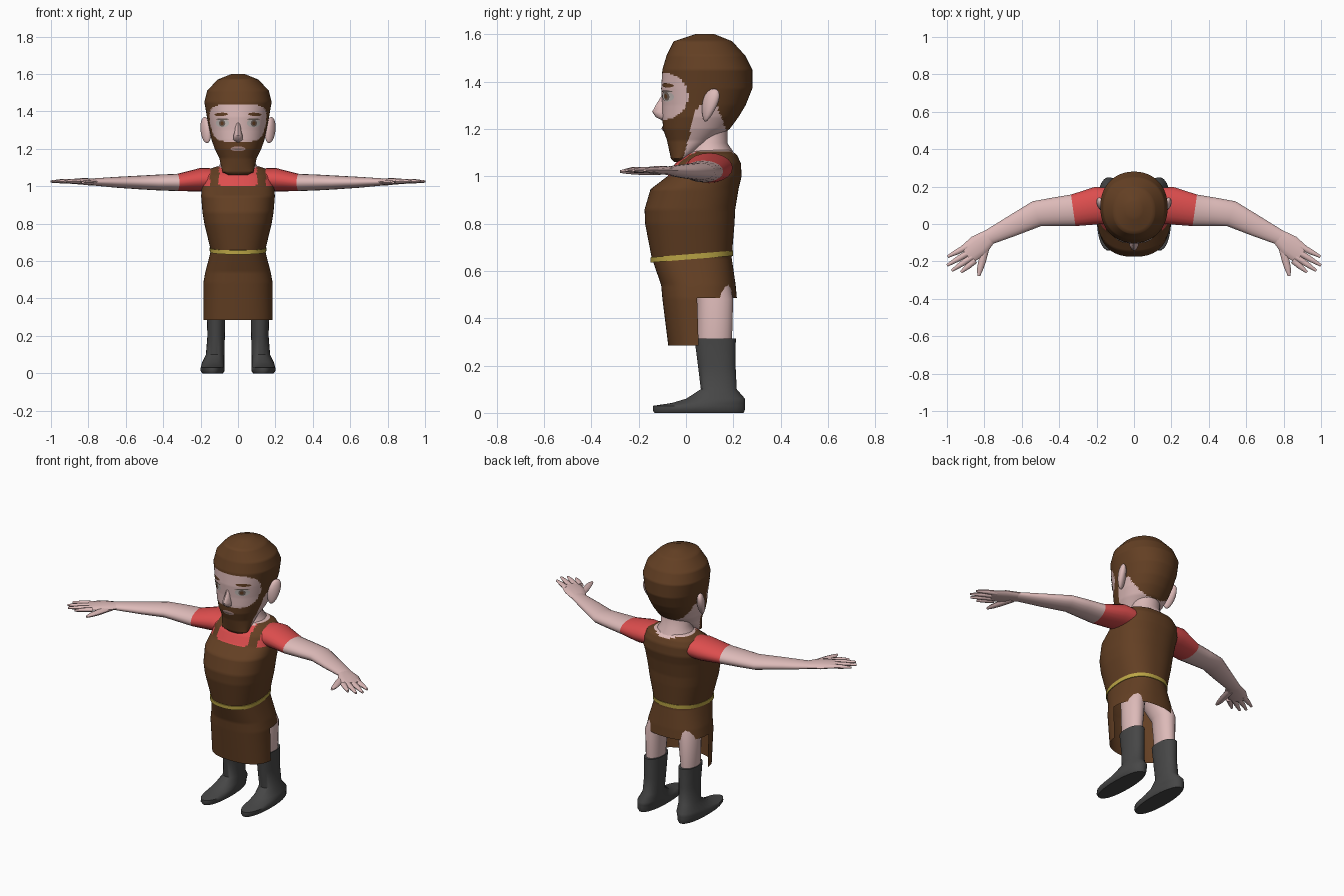
import bpy, bmesh, math
from mathutils import Vector
from mathutils.bvhtree import BVHTree

if "Cube" in bpy.data.objects:
    bpy.data.objects.remove(bpy.data.objects["Cube"])


def material(name, rgb):
    m = bpy.data.materials.new(name)
    m.diffuse_color = (*rgb, 1)
    m.use_nodes = True
    m.node_tree.nodes["Principled BSDF"].inputs["Base Color"].default_value = m.diffuse_color
    return m


MATS = [material("brown", (0.125, 0.05, 0.017)), material("skin", (0.72, 0.49, 0.48)),
        material("red cloth", (0.72, 0.075, 0.075)), material("boot grey", (0.062, 0.062, 0.062)),
        material("belt yellow", (0.5, 0.38, 0.06)), material("eye white", (0.55, 0.5, 0.48)),
        material("iris grey", (0.16, 0.12, 0.1)), material("lip", (0.42, 0.25, 0.23))]
BROWN, SKIN, RED, BOOT, YELLOW, EYE, IRIS, LIP = range(8)


def build(name, rows, color, mirror=False, cap=(True, True), drop=None):
    """Skin closed rings of points; color(centre) picks the material."""
    bm = bmesh.new()
    vs = [[bm.verts.new(p) for p in r] for r in rows]
    n = len(vs[0])
    for a, b in zip(vs, vs[1:]):
        for i in range(n):
            j = (i + 1) % n
            bm.faces.new((a[i], a[j], b[j], b[i]))
    for on, r in zip(cap, (vs[0], vs[-1])):
        if on:
            bm.faces.new(r)
    bmesh.ops.recalc_face_normals(bm, faces=bm.faces[:])
    if drop:
        bad = [f for f in bm.faces if drop(f.calc_center_median())]
        bmesh.ops.delete(bm, geom=bad, context='FACES')
    return finish(name, bm, color, mirror)


def finish(name, bm, color, mirror=False):
    used = []
    for f in bm.faces:
        k = color(f.calc_center_median()) if callable(color) else color
        if k not in used:
            used.append(k)
        f.material_index = used.index(k)
        f.smooth = True
    me = bpy.data.meshes.new(name)
    bm.to_mesh(me)
    bm.free()
    for k in used:
        me.materials.append(MATS[k])
    me.set_sharp_from_angle(angle=math.radians(50))
    ob = bpy.data.objects.new(name, me)
    bpy.context.collection.objects.link(ob)
    if mirror:
        ob.modifiers.new("mirror", 'MIRROR').use_mirror_merge = False
    return ob


def refine(keys, step):
    out = [keys[0]]
    for a, b in zip(keys, keys[1:]):
        k = max(1, math.ceil(abs(b[0] - a[0]) / step))
        out += [tuple(p + (q - p) * i / k for p, q in zip(a, b)) for i in range(1, k + 1)]
    return out


def ring(key, n, e=2.0, grow=0.0):
    """Upright section: (z, y front, y back, half width, x centre)."""
    z, yf, yb, hx = key[:4]
    cx = key[4] if len(key) > 4 else 0
    pts = []
    for i in range(n):
        t = 2 * math.pi * (i + 0.5) / n
        c, s = math.cos(t), math.sin(t)
        pts.append(Vector((cx + (hx + grow) * math.copysign(abs(c) ** (2 / e), c),
                           (yf + yb) / 2 + ((yb - yf) / 2 + grow) * math.copysign(abs(s) ** (2 / e), s), z)))
    return pts


def limb(name, keys, color, n=12):
    """Sideways limb: keys are (x, y, z, half width, half height)."""
    rows = []
    for i, (x, y, z, w, h) in enumerate(keys):
        a, b = keys[max(i - 1, 0)], keys[min(i + 1, len(keys) - 1)]
        side = Vector((-(b[1] - a[1]), b[0] - a[0], 0)).normalized()
        rows.append([Vector((x, y, z)) + side * w * math.cos(2 * math.pi * k / n)
                     + Vector((0, 0, h * math.sin(2 * math.pi * k / n))) for k in range(n)])
    return build(name, rows, color, mirror=True)


# torso with tunic and apron
torso_keys = [(0.285, -0.075, 0.2, 0.185), (0.485, -0.1, 0.215, 0.185), (0.54, -0.105, 0.21, 0.175),
              (0.655, -0.145, 0.193, 0.145), (0.8, -0.173, 0.205, 0.18), (0.86, -0.175, 0.208, 0.19),
              (0.945, -0.15, 0.222, 0.197), (1.0, -0.078, 0.235, 0.195), (1.055, -0.045, 0.232, 0.185),
              (1.09, 0.0, 0.215, 0.16), (1.11, 0.03, 0.19, 0.1)]


def torso_color(c):
    x = abs(c.x)
    if c.z > 1.075 and math.hypot(x, c.y - 0.1) < 0.115:
        return SKIN
    if c.z < 1.0 or c.y > 0.11 or 0.1 < x < 0.15:
        return BROWN
    return RED


build("tunic_and_apron", [ring(k, 80, 2.4) for k in refine(torso_keys, 0.01)], torso_color,
      cap=(False, True), drop=lambda c: c.z < 0.485 and c.y > 0.055)

# belt, a little higher at the back
belt = []
for dz, g in ((-0.011, 0.0), (-0.011, 0.004), (0.011, 0.005), (0.011, 0.0)):
    r = ring((0.66, -0.146, 0.194, 0.147), 64, 2.4, g)
    belt.append([p + Vector((0, 0, dz + 0.08 * (p.y - 0.02))) for p in r])
build("belt", belt, YELLOW, cap=(False, False))

# legs, then boots with feet
build("leg", [ring(k, 20) for k in [(0.3, 0.05, 0.195, 0.045, 0.118), (0.48, 0.045, 0.2, 0.058, 0.112),
                                   (0.58, 0.0, 0.18, 0.065, 0.08)]], SKIN, mirror=True)
boot_keys = [(0.0, -0.135, 0.245, 0.056, 0.135), (0.012, -0.142, 0.25, 0.064, 0.136),
             (0.03, -0.14, 0.25, 0.064, 0.136), (0.042, -0.06, 0.25, 0.063, 0.134),
             (0.06, 0.0, 0.25, 0.06, 0.132), (0.1, 0.062, 0.215, 0.05, 0.122),
             (0.2, 0.05, 0.21, 0.047, 0.117), (0.315, 0.035, 0.211, 0.05, 0.117)]
build("boot", [ring(k, 24, 2.2) for k in boot_keys], BOOT, mirror=True)

# arms with short sleeves
arm = [(0.12, 0.1, 1.035, 0.095, 0.06), (0.2, 0.098, 1.035, 0.1, 0.063), (0.325, 0.073, 1.02, 0.085, 0.046),
       (0.43, 0.065, 1.02, 0.076, 0.042), (0.52, 0.055, 1.02, 0.07, 0.037),
       (0.65, -0.01, 1.021, 0.056, 0.029), (0.785, -0.075, 1.023, 0.04, 0.018)]
limb("arm", arm, lambda c: RED if c.x < 0.325 else SKIN, 20)

# hands
limb("palm", [(0.77, -0.065, 1.023, 0.04, 0.018), (0.83, -0.115, 1.026, 0.06, 0.018),
              (0.895, -0.165, 1.026, 0.054, 0.012)], SKIN)
fingers = [((0.89, -0.12), (0.997, -0.175)), ((0.88, -0.15), (1.0, -0.222)),
           ((0.865, -0.175), (0.975, -0.25)), ((0.85, -0.195), (0.925, -0.258))]
for i, (a, b) in enumerate(fingers):
    m = ((a[0] + b[0]) / 2, (a[1] + b[1]) / 2)
    limb(f"finger_{i + 1}", [(*a, 1.026, 0.017, 0.013), (*m, 1.027, 0.015, 0.012),
                             (*b, 1.025, 0.007, 0.006)], SKIN, 8)
limb("thumb", [(0.79, -0.11, 1.02, 0.022, 0.016), (0.812, -0.2, 1.02, 0.02, 0.014),
               (0.824, -0.245, 1.02, 0.016, 0.011), (0.83, -0.278, 1.02, 0.007, 0.006)], SKIN, 8)

# neck
build("neck", [ring(k, 24) for k in [(1.07, -0.02, 0.205, 0.125), (1.105, 0.005, 0.2, 0.105),
                                    (1.14, 0.015, 0.175, 0.085), (1.24, 0.015, 0.175, 0.085)]], SKIN)

# head: face, hair and beard share one surface
head_keys = [(1.06, -0.05, -0.01, 0.05), (1.075, -0.064, 0.01, 0.083), (1.15, -0.08, 0.12, 0.1),
             (1.2, -0.097, 0.185, 0.125), (1.25, -0.1, 0.222, 0.142), (1.3, -0.1, 0.252, 0.152),
             (1.37, -0.105, 0.28, 0.166), (1.45, -0.1, 0.28, 0.18), (1.51, -0.082, 0.25, 0.165),
             (1.57, -0.052, 0.195, 0.11), (1.6, 0.04, 0.12, 0.035)]


def head_color(c):
    if ((c.y + 0.1) / 0.108) ** 2 + ((c.z - 1.338) / 0.1) ** 2 < 1:
        return SKIN
    d = 1.3 - c.z
    if d > 0 and 0.05 - 0.28 * d < c.y < 0.13 + 0.38 * d:
        return SKIN
    return BROWN


head = build("head", [ring(k, 96, 2.15) for k in refine(head_keys, 0.007)], head_color)

# nose
build("nose", [ring(k, 10) for k in [(1.235, -0.1, -0.06, 0.012), (1.25, -0.128, -0.06, 0.027),
                                    (1.272, -0.143, -0.06, 0.025), (1.3, -0.128, -0.06, 0.017),
                                    (1.345, -0.1, -0.07, 0.012)]], SKIN)

# ears
ear = bmesh.new()
bmesh.ops.create_uvsphere(ear, u_segments=16, v_segments=10, radius=1)
for v in ear.verts:
    x, y, z = v.co
    w = 0.032 + 0.012 * z
    v.co = (0.172 + 0.026 * x + 0.012 * y + 0.006 * z, 0.1 + w * y + 0.018 * z, 1.3 + 0.07 * z)
finish("ear", ear, SKIN, True)

# painted face details draped on the head
tree = BVHTree.FromPolygons([v.co for v in head.data.vertices], [p.vertices[:] for p in head.data.polygons])


def decal(name, cx, cz, rx, rz, color, lift, mirror=True, tilt=0.0):
    rows = []
    for f in (0.05, 0.5, 1.0):
        row = []
        for i in range(20):
            t = 2 * math.pi * i / 20
            dx = f * rx * math.cos(t)
            x, z = cx + dx, cz + f * rz * math.sin(t) + tilt * dx
            hit = tree.ray_cast(Vector((x, -1, z)), Vector((0, 1, 0)))[0]
            row.append(Vector((x, hit.y - lift, z)))
        rows.append(row)
    ob = build(name, rows, color, mirror, cap=(True, False))
    if ob.data.polygons[0].normal.y > 0:
        ob.data.flip_normals()


decal("eye", 0.083, 1.337, 0.036, 0.022, EYE, 0.003)
decal("iris", 0.085, 1.337, 0.017, 0.018, IRIS, 0.005)
decal("pupil", 0.085, 1.337, 0.009, 0.01, BROWN, 0.007)
decal("eyelid_line", 0.083, 1.358, 0.036, 0.004, IRIS, 0.005)
decal("eyebrow", 0.09, 1.384, 0.036, 0.009, BROWN, 0.004, tilt=-0.05)
decal("mouth", 0, 1.2, 0.04, 0.013, LIP, 0.004, mirror=False)
decal("mouth_line", 0, 1.2, 0.032, 0.003, IRIS, 0.006, mirror=False)
